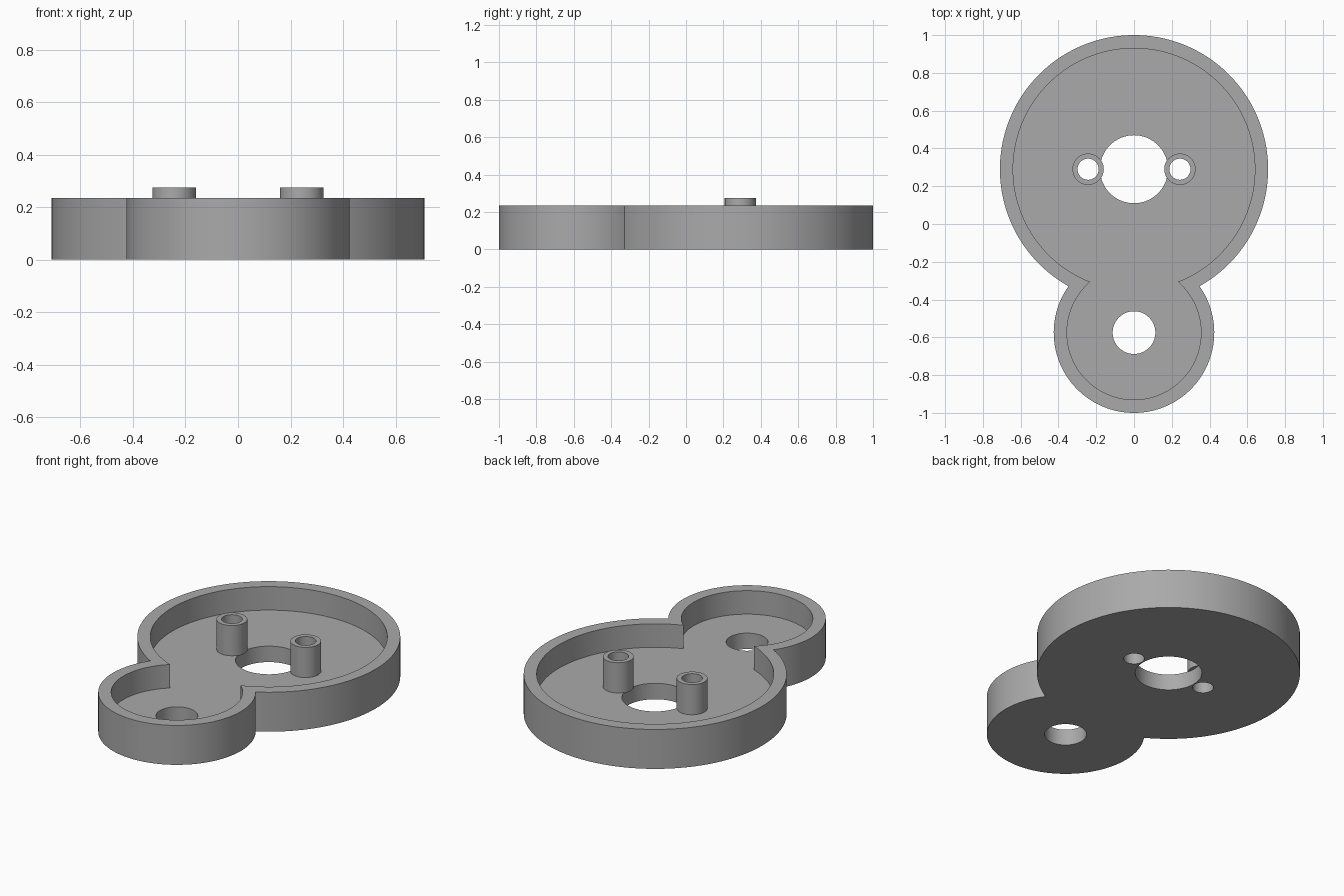
import bpy, bmesh, math

if "Cube" in bpy.data.objects:
    bpy.data.objects.remove(bpy.data.objects["Cube"], do_unlink=True)

BIG_Y, SMALL_Y = 0.29, -0.575
BIG_R, SMALL_R, WALL = 0.71, 0.425, 0.07
RIM_Z, FLOOR_Z, POST_Z = 0.235, 0.095, 0.275
POST_X, POST_R, BORE_R = 0.243, 0.083, 0.056

grey = bpy.data.materials.new("plain grey")
grey.use_nodes = True
colour = (0.4, 0.4, 0.4, 1)
grey.diffuse_color = colour
grey.node_tree.nodes["Principled BSDF"].inputs["Base Color"].default_value = colour


def prism(name, outline, low, high):
    """Extrude a closed outline between two heights."""
    bm = bmesh.new()
    base = bm.faces.new([bm.verts.new((x, y, low)) for x, y in outline])
    top = bmesh.ops.extrude_face_region(bm, geom=[base])["geom"]
    verts = [v for v in top if isinstance(v, bmesh.types.BMVert)]
    bmesh.ops.translate(bm, verts=verts, vec=(0, 0, high - low))
    bmesh.ops.recalc_face_normals(bm, faces=bm.faces)
    mesh = bpy.data.meshes.new(name)
    bm.to_mesh(mesh)
    bm.free()
    mesh.materials.append(grey)
    obj = bpy.data.objects.new(name, mesh)
    bpy.context.collection.objects.link(obj)
    return obj


def arc(cy, r, start, end, steps, cx=0):
    return [(cx + r * math.cos(start + (end - start) * i / steps),
             cy + r * math.sin(start + (end - start) * i / steps))
            for i in range(steps)]


def circle(cx, cy, r, steps=64):
    return arc(cy, r, 0, math.tau, steps, cx)


def two_lobes(big, small):
    """Outline of two overlapping circles joined at their crossings."""
    d = BIG_Y - SMALL_Y
    a = (big ** 2 - small ** 2 + d ** 2) / (2 * d)
    h = math.sqrt(big ** 2 - a ** 2)
    t = math.atan2(-a, h)
    s = math.atan2(d - a, h)
    return (arc(BIG_Y, big, t, math.pi - t, 120)
            + arc(SMALL_Y, small, math.pi - s, math.tau + s, 80))


def combine(body, tool, operation):
    mod = body.modifiers.new(operation.lower(), "BOOLEAN")
    mod.operation, mod.solver, mod.object = operation, "EXACT", tool
    bpy.context.view_layer.objects.active = body
    bpy.ops.object.modifier_apply(modifier=mod.name)
    bpy.data.objects.remove(tool, do_unlink=True)


# Tray with a rim
body = prism("tray", two_lobes(BIG_R, SMALL_R), 0, RIM_Z)
pocket = prism("pocket_cutter", two_lobes(BIG_R - WALL, SMALL_R - WALL), FLOOR_Z, 1)
combine(body, pocket, "DIFFERENCE")

# Large and small floor openings
for y, r in ((BIG_Y, 0.18), (SMALL_Y, 0.113)):
    combine(body, prism("hole_cutter", circle(0, y, r), -1, 1), "DIFFERENCE")

# Hollow posts, bored through the floor
for x in (-POST_X, POST_X):
    combine(body, prism("post", circle(x, BIG_Y, POST_R, 48), FLOOR_Z - 0.003, POST_Z), "UNION")
    combine(body, prism("bore_cutter", circle(x, BIG_Y, BORE_R, 48), -1, 1), "DIFFERENCE")

bpy.ops.object.select_all(action="DESELECT")
body.select_set(True)
bpy.context.view_layer.objects.active = body
bpy.ops.object.shade_smooth_by_angle(angle=math.radians(30))
